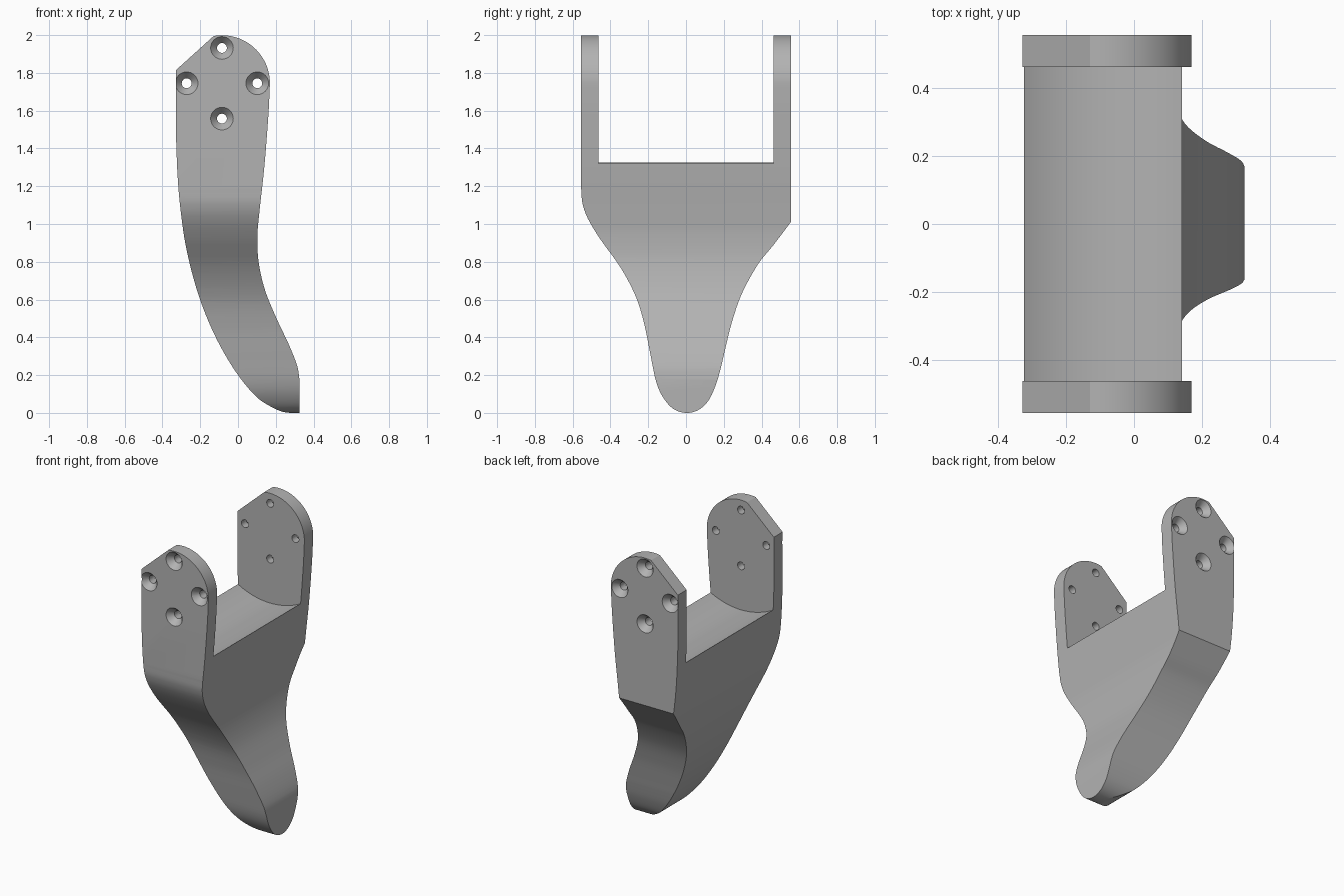
import bpy, bmesh, math
from mathutils import Vector

if "Cube" in bpy.data.objects:
    bpy.data.objects.remove(bpy.data.objects["Cube"], do_unlink=True)

grey = bpy.data.materials.new("plain grey")
grey.use_nodes = True
GREY = (0.45, 0.45, 0.45, 1)
grey.diffuse_color = GREY
grey.node_tree.nodes["Principled BSDF"].inputs["Base Color"].default_value = GREY


def smooth(points, steps=6):
    """Catmull-Rom curve through the points."""
    p = [Vector(q) for q in points]
    p = [2 * p[0] - p[1]] + p + [2 * p[-1] - p[-2]]
    out = []
    for a, b, c, d in zip(p, p[1:], p[2:], p[3:]):
        for i in range(steps):
            t = i / steps
            out.append(0.5 * (2 * b + (c - a) * t + (2 * a - 5 * b + 4 * c - d) * t ** 2
                              + (3 * b - a - 3 * c + d) * t ** 3))
    return out + [p[-2]]


def finish(name, bm):
    bmesh.ops.recalc_face_normals(bm, faces=bm.faces)
    mesh = bpy.data.meshes.new(name)
    bm.to_mesh(mesh)
    bm.free()
    mesh.materials.append(grey)
    ob = bpy.data.objects.new(name, mesh)
    bpy.context.collection.objects.link(ob)
    return ob


def prism(name, outline, place, half):
    """Extrude an outline from -half to +half; place maps (u, v, depth) to xyz."""
    bm = bmesh.new()
    ends = [[bm.verts.new(place(u, v, s)) for u, v in outline] for s in (-half, half)]
    bm.faces.new(ends[0])
    bm.faces.new(ends[1])
    bridge(bm, ends)
    return finish(name, bm)


def bridge(bm, rings):
    for a, b in zip(rings, rings[1:]):
        for i in range(len(a)):
            j = (i + 1) % len(a)
            bm.faces.new((a[i], a[j], b[j], b[i]))


def turned(name, x, z, rings, sides):
    """Round solid along y from (y, radius) rings."""
    bm = bmesh.new()
    loops = [[bm.verts.new((x + r * math.cos(k * math.tau / sides), y,
                            z + r * math.sin(k * math.tau / sides)))
              for k in range(sides)] for y, r in rings]
    bm.faces.new(loops[0])
    bm.faces.new(loops[-1])
    bridge(bm, loops)
    return finish(name, bm)


def boolean(target, cutter, operation):
    mod = target.modifiers.new(operation, "BOOLEAN")
    mod.operation, mod.solver, mod.object = operation, "EXACT", cutter
    bpy.context.view_layer.objects.active = target
    bpy.ops.object.modifier_apply(modifier=mod.name)
    bpy.data.objects.remove(cutter, do_unlink=True)


CX, CZ, R = -0.085, 1.745, 0.254      # centre of the rounded plate head

# Front outline: swept blade with a round head and one clipped corner
toe_side = smooth([(.325, .18), (.313, .25), (.27, .36), (.204, .5), (.143, .65), (.109, .8),
                   (.103, .94), (.114, 1.07), (.14, 1.31), (.161, 1.58), (CX + R, CZ)])
head = [(CX + R * math.cos(math.radians(a)), CZ + R * math.sin(math.radians(a)))
        for a in range(4, 104, 4)]
heel_side = smooth([(-.328, 1.46), (-.32, 1.26), (-.304, 1.074), (-.272, .862), (-.209, .624),
                    (-.124, .413), (-.019, .228), (.087, .095), (.167, .037), (.23, .008), (.275, 0)])
front_outline = [(.325, 0)] + toe_side + head + [(-.328, 1.815)] + heel_side
bracket = prism("forked_bracket", front_outline, lambda u, v, s: (u, s, v), 0.555)

# Side outline: wide fork narrowing to a rounded toe
taper = smooth([(-.555, 1.19), (-.548, 1.11), (-.52, 1.03), (-.458, .926), (-.345, .767),
                (-.265, .614), (-.22, .466), (-.188, .307), (-.158, .165), (-.12, .08), (-.065, .02),
                (.005, 0), (.07, .018), (.122, .07), (.16, .155), (.187, .25), (.208, .34),
                (.243, .48), (.295, .63), (.38, .785), (.46, .885), (.555, 1.01)])
side_outline = taper + [(.555, 2.1), (-.555, 2.1)]
side_cutter = prism("side_cutter", side_outline, lambda u, v, s: (s, u, v), 0.6)
boolean(bracket, side_cutter, "INTERSECT")

# Slot between the two plates, with a hollowed floor
slot = turned("slot_cutter", CX, CZ, [(-.462, .482), (.462, .482)], 128)
boolean(bracket, slot, "DIFFERENCE")

# Countersunk screw holes through both plates
hole_rings = [(-.6, .06), (-.555, .06), (-.515, .026), (.515, .026), (.555, .06), (.6, .06)]
for dx, dz in ((0, 1), (1, 0), (0, -1), (-1, 0)):
    hole = turned("hole_cutter", CX + dx * .187, CZ + dz * .187, hole_rings, 32)
    boolean(bracket, hole, "DIFFERENCE")

# Smooth curves, crisp edges
bpy.ops.object.select_all(action="DESELECT")
bracket.select_set(True)
bpy.context.view_layer.objects.active = bracket
bpy.ops.object.shade_smooth_by_angle(angle=math.radians(25))
